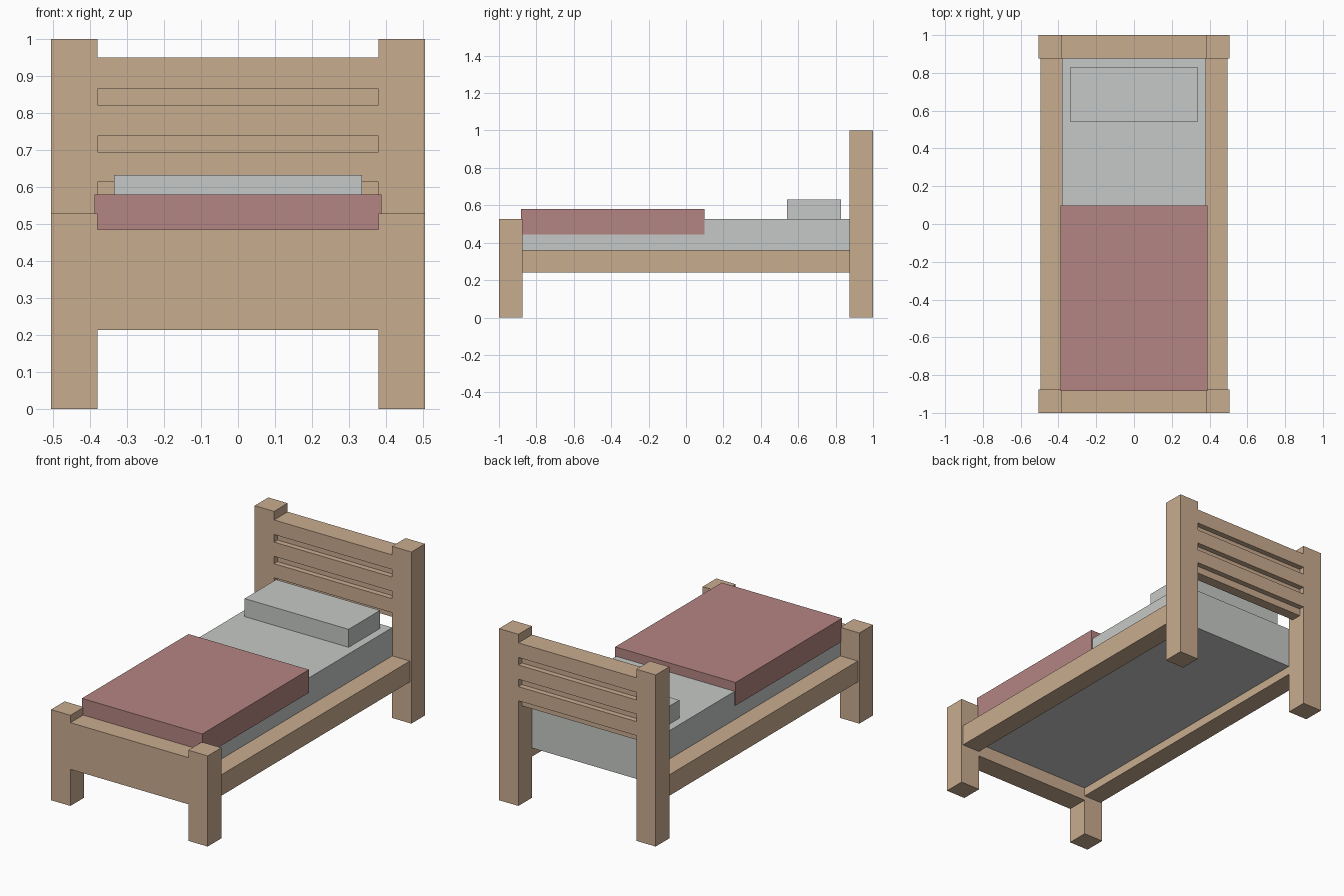
import bpy

if "Cube" in bpy.data.objects:
    bpy.data.objects.remove(bpy.data.objects["Cube"])


def srgb(c):
    c /= 255
    return c / 12.92 if c <= 0.04045 else ((c + 0.055) / 1.055) ** 2.4


def material(name, rgb):
    m = bpy.data.materials.new(name)
    m.diffuse_color = (*[srgb(c) for c in rgb], 1)
    m.use_nodes = True
    m.node_tree.nodes["Principled BSDF"].inputs["Base Color"].default_value = m.diffuse_color
    return m


wood = material("light wood", (201, 172, 143))
linen = material("pale grey linen", (198, 201, 199))
rose = material("dusty rose", (180, 133, 130))


def box(name, mat, x, y, z):
    """Box from (min, max) pairs on each axis."""
    spans = (x, y, z)
    bpy.ops.mesh.primitive_cube_add(size=1)
    ob = bpy.context.object
    ob.name = ob.data.name = name
    for v in ob.data.vertices:
        v.co = [lo + (c + 0.5) * (hi - lo) for c, (lo, hi) in zip(v.co, spans)]
    ob.data.materials.append(mat)
    return ob


INNER, OUTER = 0.38, 0.505      # post faces in x
HEAD, FOOT = (0.875, 1.0), (-1.0, -0.875)

# Posts and side rails, mirrored left and right
for side, s in (("left", -1), ("right", 1)):
    post_x = sorted((s * INNER, s * OUTER))
    box(f"{side}_head_post", wood, post_x, HEAD, (0, 1.0))
    box(f"{side}_foot_post", wood, post_x, FOOT, (0, 0.528))
    box(f"{side}_side_rail", wood, sorted((s * INNER, s * 0.495)),
        (FOOT[1], HEAD[0]), (0.24, 0.362))

# Footboard
box("footboard", wood, (-INNER, INNER), FOOT, (0.213, 0.485))

# Headboard: thick slats over a recessed panel that shows in the grooves
box("headboard_panel", wood, (-INNER, INNER), (0.907, 0.968), (0.571, 0.94))
for i, (lo, hi) in enumerate(((0.613, 0.695), (0.738, 0.821), (0.865, 0.95))):
    box(f"headboard_slat_{i + 1}", wood, (-INNER, INNER), HEAD, (lo, hi))

# Bedding
box("mattress", linen, (-0.382, 0.382), (FOOT[1], HEAD[0]), (0.29, 0.527))
box("pillow", linen, (-0.335, 0.335), (0.54, 0.83), (0.52, 0.632))
box("blanket", rose, (-0.388, 0.388), (-0.883, 0.098), (0.445, 0.58))
